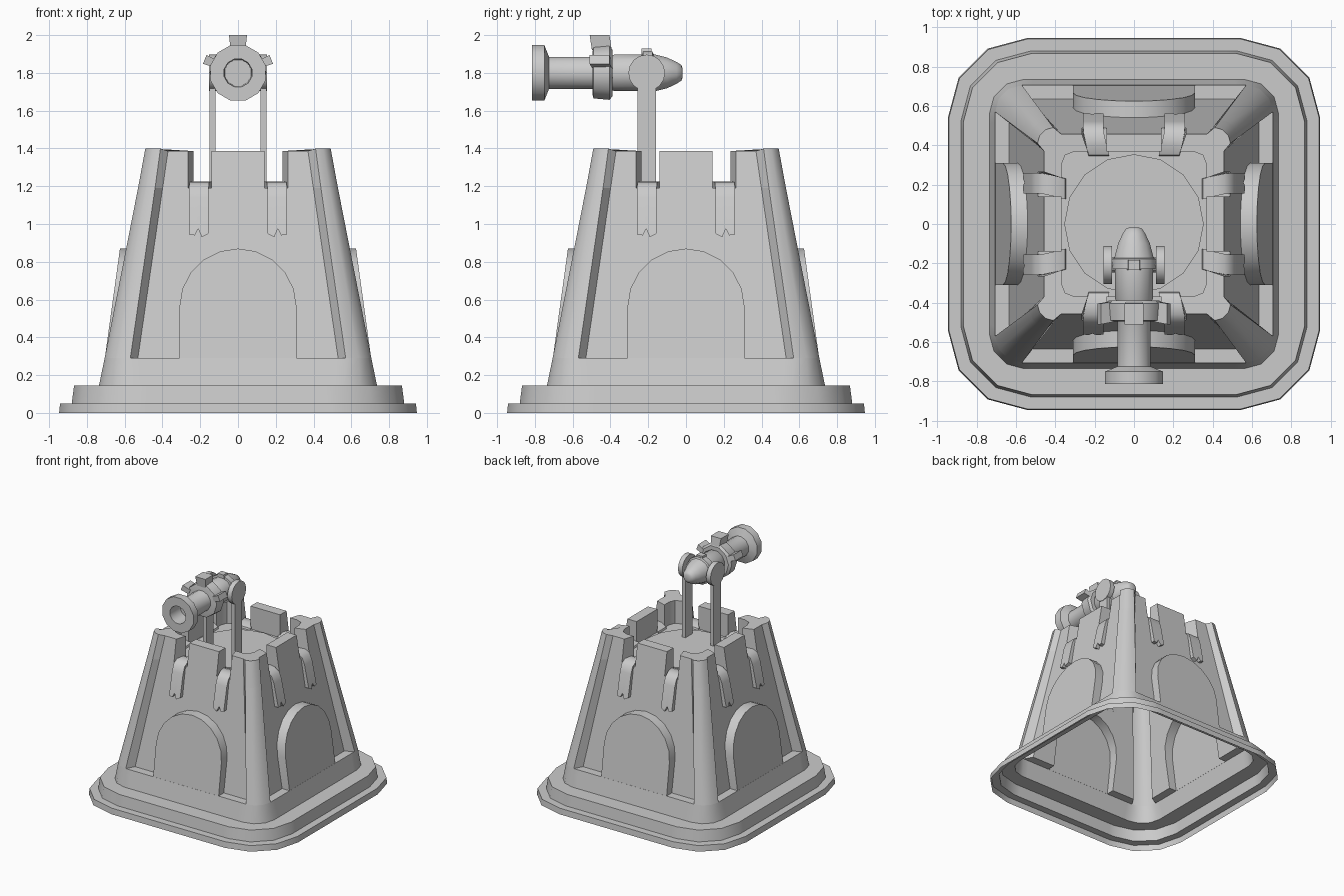
import bpy, bmesh
from math import sin, cos, pi, radians
from mathutils import Matrix, Vector

if "Cube" in bpy.data.objects:
    bpy.data.objects.remove(bpy.data.objects["Cube"])


def make(name, verts, faces, angle=38):
    me = bpy.data.meshes.new(name)
    me.from_pydata([tuple(v) for v in verts], [], faces)
    bm = bmesh.new()
    bm.from_mesh(me)
    bmesh.ops.recalc_face_normals(bm, faces=bm.faces)
    bm.to_mesh(me)
    bm.free()
    ob = bpy.data.objects.new(name, me)
    bpy.context.collection.objects.link(ob)
    smooth(ob, angle)
    return ob


def smooth(ob, angle=38):
    bpy.ops.object.select_all(action='DESELECT')
    ob.select_set(True)
    bpy.context.view_layer.objects.active = ob
    bpy.ops.object.shade_smooth_by_angle(angle=radians(angle))


def loft(rings, cap_start=True, cap_end=True):
    n = len(rings[0])
    verts = [v for r in rings for v in r]
    faces = [(k * n + i, k * n + (i + 1) % n, (k + 1) * n + (i + 1) % n, (k + 1) * n + i)
             for k in range(len(rings) - 1) for i in range(n)]
    if cap_start:
        faces.append(tuple(range(n))[::-1])
    if cap_end:
        faces.append(tuple(range(n * (len(rings) - 1), n * len(rings))))
    return verts, faces


def turn(pts, q):
    m = Matrix.Rotation(q * pi / 2, 3, 'Z')
    return [m @ Vector(p) for p in pts]


def arc(c, r):
    return [(c + r * cos(i * pi / 6), c + r * sin(i * pi / 6)) for i in range(4)]


# Tower dimensions at height z: wall, pillar face, pillar edge, recess edge
def dims(z):
    t = (z - 0.29) / 1.1
    mix = lambda a, b: a + (b - a) * t
    return mix(.635, .457), mix(.706, .49), mix(.57, .41), mix(.53, .37)


def section(z, wall, face, edge, inner):
    pts = [(wall, inner)] + arc(edge, face - edge) + [(inner, wall)]
    return [p for q in range(4) for p in turn([(x, y, z) for x, y in pts], q)]


# Tower shell with stepped foot and recessed walls
rings = [section(z, h, h, e, e - .05) for z, h, e in
         [(0, .947, .54), (.05, .942, .54), (.05, .88, .525), (.145, .868, .52),
          (.145, .736, .56), (.29, .706, .57)]]
rings += [section(z, *dims(z)) for z in (.29, 1.19)]
tower = make("tower_shell", *loft(rings))

# Raised arch panels merged into the walls
outline = [(.31, .27)] + [(.31 * cos(i * pi / 10), .56 + .31 * sin(i * pi / 10))
                          for i in range(11)] + [(-.31, .27)]
for q in range(4):
    skin = lambda z: .705 - .138 * (z - .29)
    arch = make("arch_panel", *loft([turn([(x, -skin(z) + d, z) for x, z in outline], q)
                                     for d in (0, .13)]))
    mod = tower.modifiers.new("arch", 'BOOLEAN')
    mod.operation, mod.solver, mod.object = 'UNION', 'EXACT', arch
    bpy.context.view_layer.objects.active = tower
    bpy.ops.object.modifier_apply(modifier=mod.name)
    bpy.data.objects.remove(arch)

# The tower is open underneath
bm = bmesh.new()
bm.from_mesh(tower.data)
bmesh.ops.delete(bm, geom=[f for f in bm.faces if all(v.co.z < .001 for v in f.verts)],
                 context='FACES_ONLY')
bm.to_mesh(tower.data)
bm.free()
smooth(tower)

# Round deck plate
make("deck_plate", *loft([[(.355 * cos(i * pi / 8), .355 * sin(i * pi / 8), z)
                           for i in range(16)] for z in (1.19, 1.2)], cap_start=False))


# Battlements: corner blocks and centre merlons
def corner_ring(z, high):
    w, p, e, b = dims(z)
    lift = .013 if high else 0
    pts = [(w, .265, 0), (w, b, 0)] + [(x, y, lift) for x, y in arc(e, p - e)]
    pts += [(b, w, 0), (.265, w, 0), (.235, .37, 0), (.3, .37, 0),
            (.35, .35, 0), (.37, .3, 0), (.37, .235, 0)]
    return [(x, y, z + l) for x, y, l in pts]


def merlon_ring(z):
    w = dims(z)[0]
    return [(-.14, -w, z), (.14, -w, z), (.14, -.37, z), (-.14, -.37, z)]


# Curved runner hanging over each gap, with a notched lower end
def runner(q, side):
    path = [(.35, 1.205), (.40, 1.225), (.46, 1.222), (.5, 1.195), (.522, 1.14), (.566, .93)]
    xs = [-.052, -.016, .004, .022, .052]
    tips = [.02, 0, .045, .01, .015]
    layers = []
    for d in (0, .035):
        for k, (y, z) in enumerate(path):
            lean = .205 + .07 * min(y - .47, .03)
            if k < 3:
                lean -= .018 * (2 - k) / 2
            for x, tip in zip(xs, tips):
                up = tip if k == 5 else 0
                out = d if k >= 3 else d * .3
                down = d if k < 4 else 0
                layers.append((side * (lean + x), -(y - up * .2 - out), z + up - down))
    n, faces = len(xs), []
    rows = len(path)
    for k in range(rows - 1):
        for i in range(n - 1):
            a = k * n + i
            faces += [(a, a + 1, a + n + 1, a + n),
                      tuple(rows * n + v for v in (a + n, a + n + 1, a + 1, a))]
    rim = list(range(n)) + [k * n + n - 1 for k in range(1, rows)]
    rim += [(rows - 1) * n + i for i in range(n - 2, -1, -1)]
    rim += [k * n for k in range(rows - 2, 0, -1)]
    for a, b in zip(rim, rim[1:] + rim[:1]):
        faces.append((a, b, b + rows * n, a + rows * n))
    make("gap_runner", turn(layers, q), faces, 50)


for q in range(4):
    make("corner_battlement", *loft([turn(corner_ring(1.19, False), q),
                                     turn(corner_ring(1.386, True), q)], cap_start=False))
    make("centre_merlon", *loft([turn(merlon_ring(z), q) for z in (1.19, 1.386)],
                                cap_start=False))
    for side in (-1, 1):
        runner(q, side)


# Lathed cannon parts along the y axis
AXIS = 1.8


def lathe(name, profile, sides, angle=38):
    rings = [[(r * sin((i + .5) * 2 * pi / sides), y, AXIS + r * cos((i + .5) * 2 * pi / sides))
              for i in range(sides)] for y, r in profile]
    return make(name, *loft(rings), angle)


lathe("cannon_barrel", [(-.68, .072), (-.815, .076), (-.815, .152), (-.75, .152), (-.725, .088),
                        (-.4, .088), (-.38, .1), (-.23, .1), (-.228, .117), (-.178, .117),
                        (-.172, .103), (-.1, .084), (-.05, .06), (-.025, .043), (-.018, .025)], 12)
lathe("barrel_collar", [(-.495, .12), (-.49, .142), (-.405, .15), (-.39, .13)], 10)


# Small blocks: collar lugs and top sight
def block(name, deg, r0, r1, w0, w1, y0, y1, tilt=0):
    d = Vector((cos(radians(deg)), 0, sin(radians(deg))))
    t = Vector((-d.z, 0, d.x))
    c = Vector((0, 0, AXIS))
    rings = [[c + d * r + t * s * w + Vector((0, y + k, 0))
              for s, y in ((-1, y0), (1, y0), (1, y1), (-1, y1))]
             for r, w, k in ((r0, w0, 0), (r1, w1, tilt))]
    make(name, *loft(rings))


for deg, w in ((90, .048), (22, .025), (158, .025)):
    block("collar_lug", deg, .12, .2 if deg == 90 else .19, w * .8, w, -.498, -.393, -.012)
block("top_sight", 90, .09, .128, .035, .028, -.235, -.182)

# Support posts with round pivot plates
for side in (-1, 1):
    post = [(-.257, 1.19), (-.16, 1.19), (-.16, 1.75), (-.257, 1.75)]
    disc = [(-.208 + .097 * cos(i * pi / 8), AXIS + .097 * sin(i * pi / 8)) for i in range(16)]
    for name, shape, a, b in (("support_post", post, .118, .15), ("pivot_plate", disc, .113, .154)):
        make(name, *loft([[(side * x, y, z) for y, z in shape] for x in (a, b)]))
    axle = [(-.208 + .04 * cos(i * pi / 4), AXIS + .04 * sin(i * pi / 4)) for i in range(8)]
    make("pivot_axle", *loft([[(side * x, y, z) for y, z in axle] for x in (.06, .12)]))
